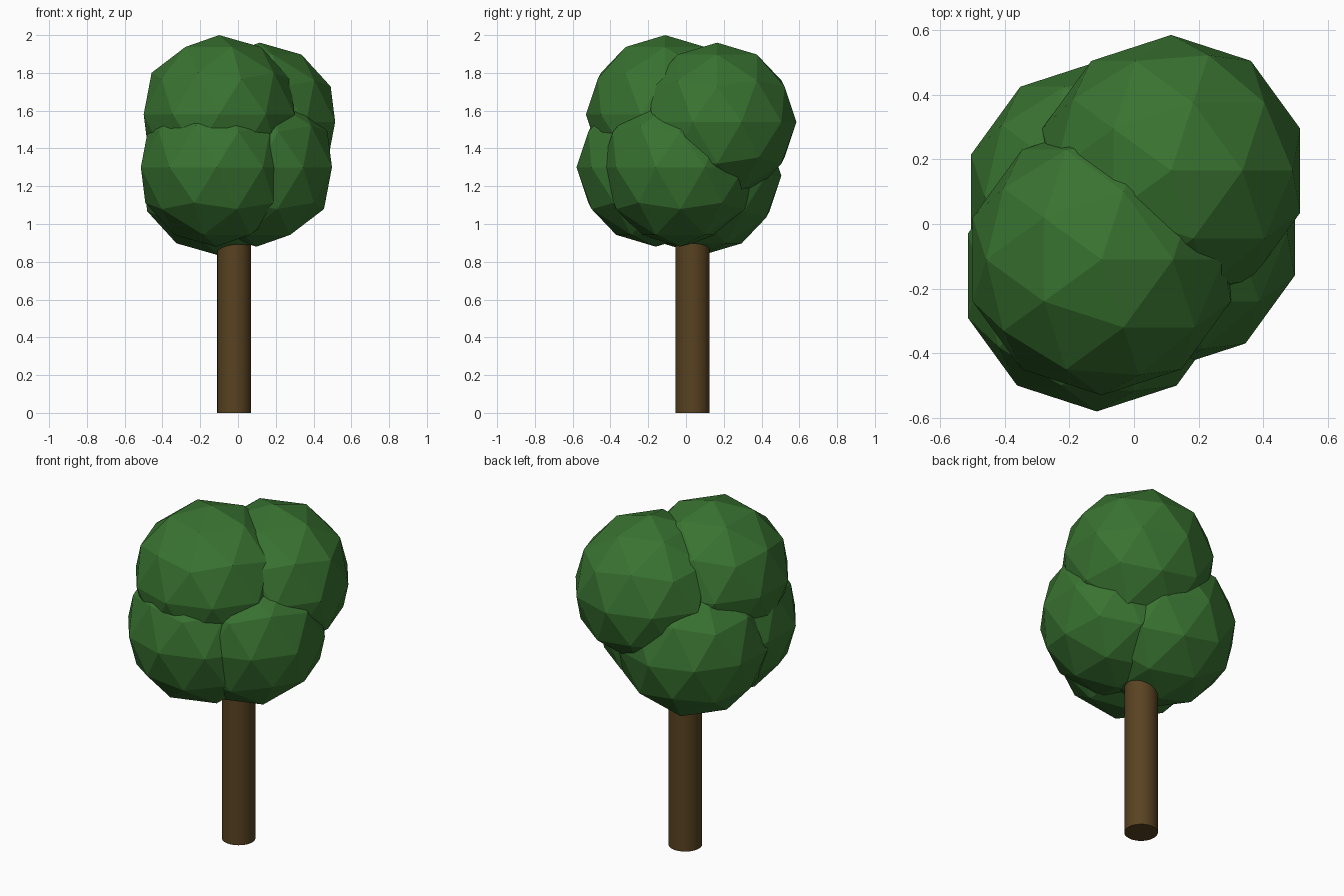
import bpy

if "Cube" in bpy.data.objects:
    bpy.data.objects.remove(bpy.data.objects["Cube"])


def material(name, color):
    m = bpy.data.materials.new(name)
    m.diffuse_color = color
    m.use_nodes = True
    m.node_tree.nodes["Principled BSDF"].inputs["Base Color"].default_value = m.diffuse_color
    return m


bark = material("bark", (0.10, 0.055, 0.015, 1))
leaf = material("leaf", (0.04, 0.17, 0.03, 1))

# Trunk, reaching up into the foliage
H = 1.0
bpy.ops.mesh.primitive_cylinder_add(vertices=32, radius=0.09, depth=H,
                                    location=(-0.02, 0.035, H / 2))
trunk = bpy.context.object
trunk.name = "trunk"
trunk.data.materials.append(bark)
bpy.ops.object.shade_smooth_by_angle()

# Foliage: five overlapping faceted balls of equal size
clumps = {
    "foliage_top_front": (-0.10, -0.11, 1.58),
    "foliage_top_back": (0.115, 0.165, 1.54),
    "foliage_low_front": (-0.115, -0.16, 1.30),
    "foliage_low_back": (-0.105, 0.085, 1.255),
    "foliage_low_right": (0.098, -0.03, 1.30),
}
for name, centre in clumps.items():
    bpy.ops.mesh.primitive_ico_sphere_add(subdivisions=2, radius=0.42, location=centre)
    ball = bpy.context.object
    ball.name = name
    ball.data.materials.append(leaf)
